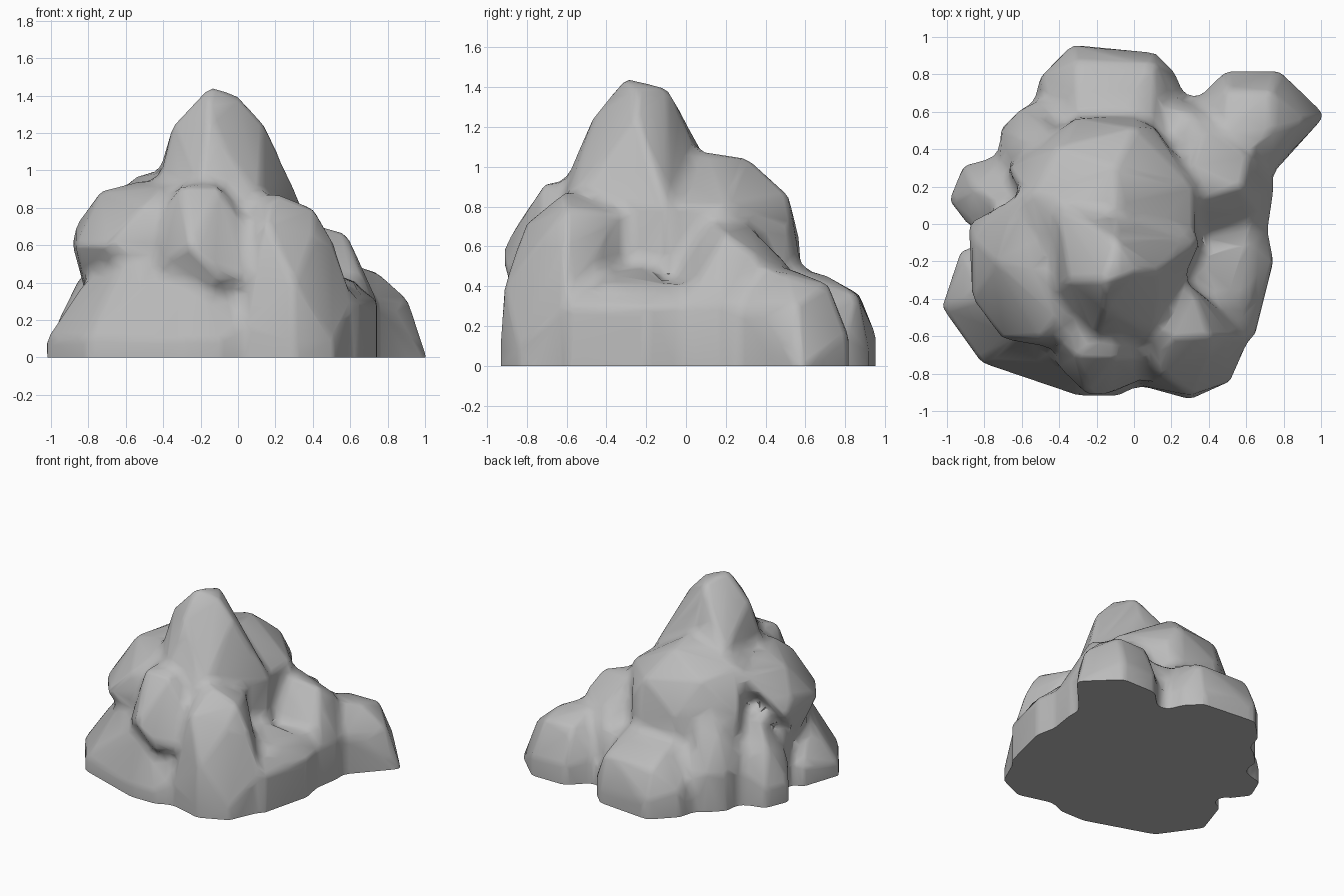
import bpy
import bmesh
from mathutils import Vector

cube = bpy.data.objects.get("Cube")
if cube:
    bpy.data.objects.remove(cube, do_unlink=True)

stone = bpy.data.materials.new("grey stone")
stone.use_nodes = True
stone.diffuse_color = (.5, .5, .5, 1)
stone.node_tree.nodes["Principled BSDF"].inputs["Base Color"].default_value = stone.diffuse_color

mass = bmesh.new()


def boulder(*corners, stands=True, swell=1.03):
    """Add one convex boulder, slightly enlarged about its middle; a standing one reaches below ground."""
    points = [Vector(corner) for corner in corners]
    middle = sum(points, Vector()) / len(points)
    spots = [middle + (point - middle) * swell for point in points]
    if stands:
        spots += [Vector((spot.x, spot.y, -.2)) for spot in spots]
    verts = [mass.verts.new(spot) for spot in spots]
    hull = bmesh.ops.convex_hull(mass, input=verts)
    spare = {v for v in hull["geom_interior"] if isinstance(v, bmesh.types.BMVert)}
    bmesh.ops.delete(mass, geom=list(spare), context='VERTS')


# buried core that ties the boulders together
boulder((-.8, -.1, .4), (-.7, .3, .4), (-.4, .6, .4), (.2, .6, .4), (.6, .5, .4),
        (.6, -.4, .4), (.1, -.7, .3), (-.5, -.7, .4))

# main peak, leaning to the front
boulder((-.15, -.3, 1.43), (0, -.25, 1.38), (-.1, -.1, 1.38), (-.33, -.3, 1.24), (.12, -.25, 1.25),
        (-.15, -.45, 1.25), (-.1, 0, 1.15), (.33, -.1, .8), (-.4, -.35, .95), (-.2, -.6, .9),
        (.1, -.6, .8), (-.4, .1, 1))

# high shoulder behind the peak
boulder((-.1, .1, 1.06), (-.1, .3, 1.03), (-.55, .15, .95), (-.4, .4, .9), (0, .5, .85), (.1, .5, .7),
        (.3, .2, .8), (-.3, .55, .65), (-.65, .3, .65), (0, .55, .55), (.3, -.1, .8), (-.4, -.2, .95))

# shoulder on the right hand side, overhanging the slab
boulder((-.73, -.2, .87), (-.5, -.25, .93), (-.4, -.5, .9), (-.85, -.1, .7), (-.87, 0, .6),
        (-.85, -.4, .6), (-.7, -.6, .6), (-.4, -.65, .6), (-.5, -.6, .8), (-.8, -.2, .35),
        (-.6, -.5, .4), (-.6, .15, .9), (-.3, -.3, .4), stands=False)

# broad low slab at the front
boulder((-1, -.45, .1), (-.9, -.15, .15), (-.8, -.73, .1), (-.4, -.83, .1), (-.1, -.9, .1),
        (-.3, -.9, .1), (.1, -.8, .2), (-.3, -.75, .5), (-.6, -.6, .5), (-.8, -.4, .4))

# jutting nose in the middle of the front
boulder((-.15, -.9, .5), (-.25, -.9, .6), (-.1, -.87, .4), (.07, -.8, .45), (-.4, -.75, .5),
        (-.3, -.7, .9), (-.1, -.7, .9), (0, -.7, .75), (-.4, -.6, .75), (0, -.5, .4),
        (-.3, -.4, .9), stands=False)

# tall boulder at the front left
boulder((.1, -.6, .83), (.2, -.6, .86), (.4, -.6, .78), (.4, -.7, .65), (.15, -.8, .7), (.3, -.9, .4),
        (.05, -.85, .2), (.3, -.92, .1), (.5, -.83, .1), (.6, -.6, .3), (.5, -.6, .6), (.3, -.35, .75))

# ledge block beside it
boulder((.63, -.6, .3), (.73, -.2, .3), (.7, -.05, .3), (.5, -.4, .45), (.6, -.1, .4), (.3, -.2, .5))

# saddle joining the peak to the outlying lobe
boulder((.4, .15, .7), (.57, .2, .65), (.3, .3, .7), (.6, .35, .55), (.6, .1, .45), (.4, .5, .5),
        (.7, 0, .3), (.73, .2, .3), (.25, .65, .3), (.2, 0, .6))

# outlying lobe at the back left
boulder((.5, .5, .48), (.73, .5, .45), (.73, .7, .4), (.5, .7, .4), (.9, .55, .3), (1, .58, 0),
        (.77, .8, .15), (.5, .8, .15), (.83, .4, .25), (.35, .65, .2), (.5, .3, .5), (.7, .25, .3))

# rounded lobe at the back
boulder((-.3, .7, .43), (0, .7, .44), (-.3, .45, .5), (.1, .45, .5), (-.3, .86, .35), (.1, .85, .35),
        (-.32, .94, .15), (.1, .9, .1), (-.48, .78, .2), (-.5, .7, .1), (.2, .8, .15), (.26, .65, .15))

# two small lobes at the back right
boulder((-.97, .13, .15), (-.9, .3, .15), (-.7, .35, .3), (-.87, 0, .3), (-.85, .2, .4),
        (-.7, .1, .6), (-.5, .2, .5))
boulder((-.7, .5, .3), (-.6, .6, .3), (-.5, .65, .25), (-.7, .35, .4), (-.6, .45, .55),
        (-.45, .5, .6), (-.5, .4, .7))

mesh = bpy.data.meshes.new("boulders")
bmesh.ops.recalc_face_normals(mass, faces=mass.faces[:])
mass.to_mesh(mesh)
mass.free()
rock = bpy.data.objects.new("rock_formation", mesh)
bpy.context.collection.objects.link(rock)


def fuse():
    remesh = rock.modifiers.new("fuse", 'REMESH')
    remesh.mode = 'VOXEL'
    remesh.voxel_size = .022


def offset(distance):
    shift = rock.modifiers.new("offset", 'DISPLACE')
    shift.mid_level = 0
    shift.strength = distance


# fuse the boulders, fill the narrow gaps by growing and shrinking, wear down and facet
fuse()
offset(.05)
fuse()
offset(-.04)
wear = rock.modifiers.new("wear", 'SMOOTH')
wear.factor = .5
wear.iterations = 8
facets = rock.modifiers.new("facets", 'DECIMATE')
facets.ratio = .035

graph = bpy.context.evaluated_depsgraph_get()
fused = bpy.data.meshes.new_from_object(rock.evaluated_get(graph))
rock.modifiers.clear()

# cut the underside flat at ground level
bm = bmesh.new()
bm.from_mesh(fused)
cut = bmesh.ops.bisect_plane(bm, geom=bm.verts[:] + bm.edges[:] + bm.faces[:], plane_co=(0, 0, 0),
                             plane_no=(0, 0, 1), clear_inner=True)
rim = [e for e in cut["geom_cut"] if isinstance(e, bmesh.types.BMEdge)]
bmesh.ops.holes_fill(bm, edges=rim)
bm.to_mesh(fused)
bm.free()
rock.data = fused
fused.materials.clear()
fused.materials.append(stone)

# soft shading that keeps the hard ridges
bpy.ops.object.select_all(action='DESELECT')
rock.select_set(True)
bpy.context.view_layer.objects.active = rock
bpy.ops.object.shade_smooth_by_angle(angle=.75)
